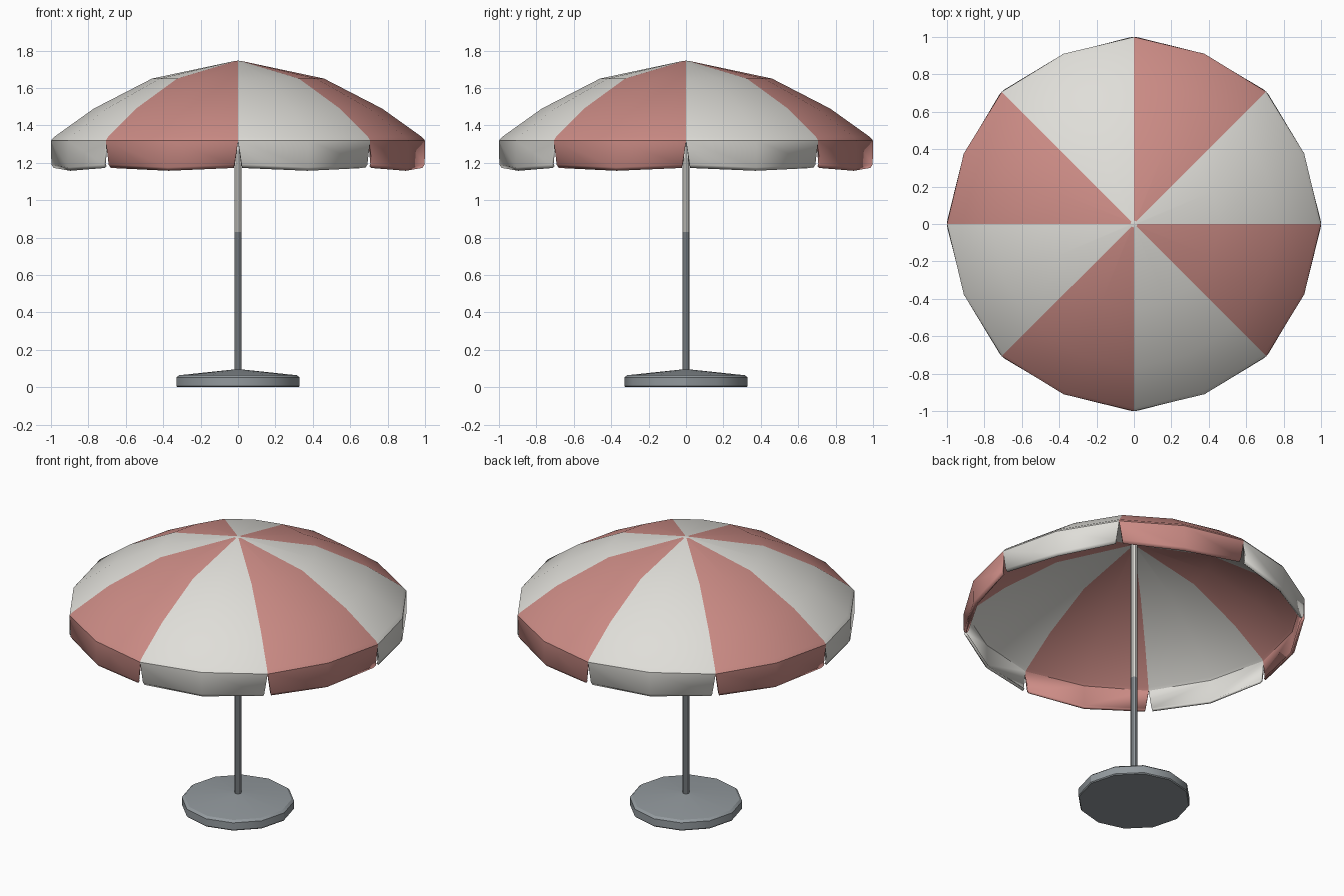
import bpy, bmesh, math
from mathutils import Vector

if "Cube" in bpy.data.objects:
    bpy.data.objects.remove(bpy.data.objects["Cube"])

def material(name, rgb):
    m = bpy.data.materials.new(name)
    m.diffuse_color = (*rgb, 1)
    m.use_nodes = True
    m.node_tree.nodes["Principled BSDF"].inputs["Base Color"].default_value = m.diffuse_color
    return m

white = material("off white", (0.74, 0.73, 0.69))
red = material("faded red", (0.60, 0.26, 0.235))
grey = material("steel grey", (0.29, 0.32, 0.34))

def finish(name, bm, mats, angle=30):
    bmesh.ops.recalc_face_normals(bm, faces=bm.faces)
    me = bpy.data.meshes.new(name)
    bm.to_mesh(me)
    bm.free()
    for m in mats:
        me.materials.append(m)
    ob = bpy.data.objects.new(name, me)
    bpy.context.collection.objects.link(ob)
    bpy.ops.object.select_all(action='DESELECT')
    ob.select_set(True)
    bpy.context.view_layer.objects.active = ob
    bpy.ops.object.shade_smooth_by_angle(angle=math.radians(angle))
    return ob

def lathe(name, profile, sides, mat):
    # closed solid of revolution, capped at both ends
    bm = bmesh.new()
    rings = [[bm.verts.new((r * math.cos(2 * math.pi * i / sides),
                            r * math.sin(2 * math.pi * i / sides), z))
              for i in range(sides)] for r, z in profile]
    for a, b in zip(rings, rings[1:]):
        for i in range(sides):
            j = (i + 1) % sides
            bm.faces.new((a[i], a[j], b[j], b[i]))
    bm.faces.new(rings[0][::-1])
    bm.faces.new(rings[-1])
    return finish(name, bm, [mat])

# base and two-tone pole
lathe("base", [(0.325, 0), (0.33, 0.006), (0.33, 0.052), (0.315, 0.064), (0.02, 0.095)], 12, grey)
lathe("lower_pole", [(0.02, 0.0), (0.02, 0.83)], 10, grey)
lathe("upper_pole", [(0.02, 0.83), (0.02, 1.735)], 10, white)

# canopy: eight panels, welded over the dome, split along the hanging valance
# rows: radius, height, side inset at the seam, drop at panel middle
rows = [(0.018, 1.744, 0, 0), (0.46, 1.65, 0, 0), (0.77, 1.49, 0, 0),
        (0.983, 1.338, 0, 0), (1.0, 1.318, 0, 0),
        (0.998, 1.19, 0.02, 0.015), (0.985, 1.172, 0.023, 0.015)]
bm = bmesh.new()
for k in range(8):
    grid = []
    for r, z, inset, drop in rows:
        line = []
        for s in range(3):
            a = math.radians(45 * k + 22.5 * s)
            rr = r * (0.985 if s == 1 else 1)
            t = (1 - s) * inset
            p = Vector((rr * math.cos(a) - t * math.sin(a),
                        rr * math.sin(a) + t * math.cos(a),
                        z - (drop if s == 1 else 0)))
            line.append(bm.verts.new(p))
        grid.append(line)
    for a, b in zip(grid, grid[1:]):
        for s in range(2):
            f = bm.faces.new((a[s], b[s], b[s + 1], a[s + 1]))
            f.material_index = k % 2
    # white centre of the crown
    tip = bm.verts.new((0, 0, 1.746))
    for s in range(2):
        bm.faces.new((tip, grid[0][s], grid[0][s + 1]))
bmesh.ops.remove_doubles(bm, verts=bm.verts, dist=0.0005)
canopy = finish("canopy", bm, [white, red], 35)

# cloth thickness, inwards
sol = canopy.modifiers.new("thickness", 'SOLIDIFY')
sol.thickness = 0.015
sol.offset = -1
